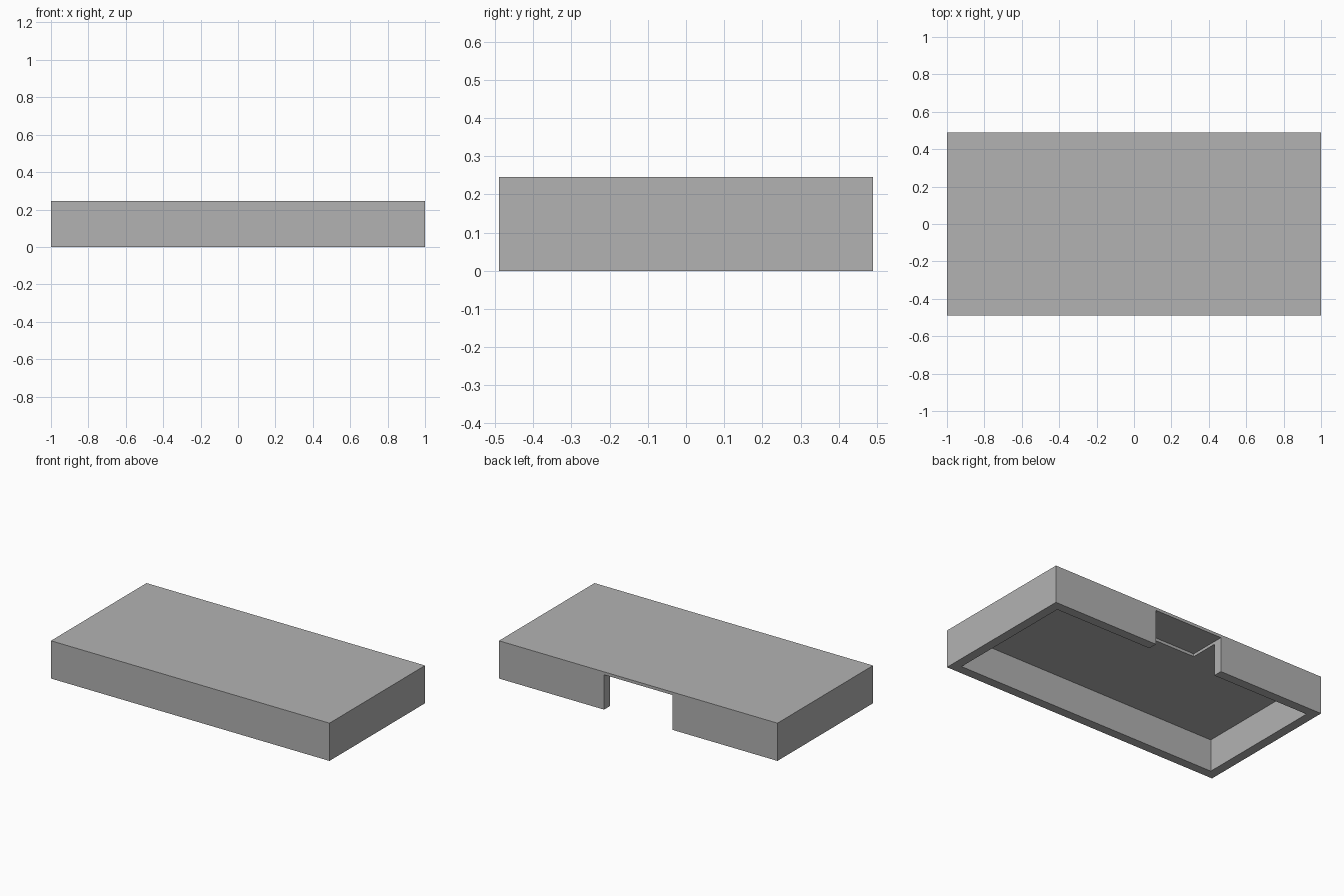
import bpy
from mathutils import Vector

default = bpy.data.objects.get("Cube")
if default:
    bpy.data.objects.remove(default, do_unlink=True)

LENGTH, DEPTH, HEIGHT = 2.0, 0.98, 0.245
WALL = 0.06
CEILING = 0.208          # underside of the top over the main cavity
NOTCH_TOP = 0.226        # underside of the top in the rear notch
NOTCH_HALF = 0.245       # half width, and reach in from the back
OVER = 0.1               # how far cutters stick out of the body


def box(name, low, high):
    """Axis-aligned box between two corners."""
    low, high = Vector(low), Vector(high)
    bpy.ops.mesh.primitive_cube_add(size=1, location=(low + high) / 2)
    ob = bpy.context.object
    ob.name = ob.data.name = name
    ob.scale = high - low
    bpy.ops.object.transform_apply(location=False, rotation=False, scale=True)
    return ob


def cut(body, cutter):
    """Subtract a cutter from the body, then remove it."""
    cutter.hide_render = True
    mod = body.modifiers.new(cutter.name, "BOOLEAN")
    mod.operation = "DIFFERENCE"
    mod.solver = "EXACT"
    mod.object = cutter
    bpy.ops.object.select_all(action="DESELECT")
    body.select_set(True)
    bpy.context.view_layer.objects.active = body
    bpy.ops.object.modifier_apply(modifier=mod.name)
    bpy.data.objects.remove(cutter, do_unlink=True)


# Single grey material
grey = bpy.data.materials.new("plain grey")
grey.use_nodes = True
colour = (0.448, 0.448, 0.448, 1)
grey.diffuse_color = colour
grey.node_tree.nodes["Principled BSDF"].inputs["Base Color"].default_value = colour

# Solid slab
hx, hy = LENGTH / 2, DEPTH / 2
body = box("hollow_cover", (-hx, -hy, 0), (hx, hy, HEIGHT))

# Main cavity, open at the bottom
cut(body, box("cavity_cutter", (WALL - hx, WALL - hy, -OVER),
              (hx - WALL, hy - WALL, CEILING)))

# Notch through the back wall, recessed slightly into the top
cut(body, box("notch_cutter", (-NOTCH_HALF, hy - NOTCH_HALF, -OVER),
              (NOTCH_HALF, hy + OVER, NOTCH_TOP)))

body.data.materials.clear()
body.data.materials.append(grey)
for face in body.data.polygons:
    face.material_index = 0
    face.use_smooth = False
